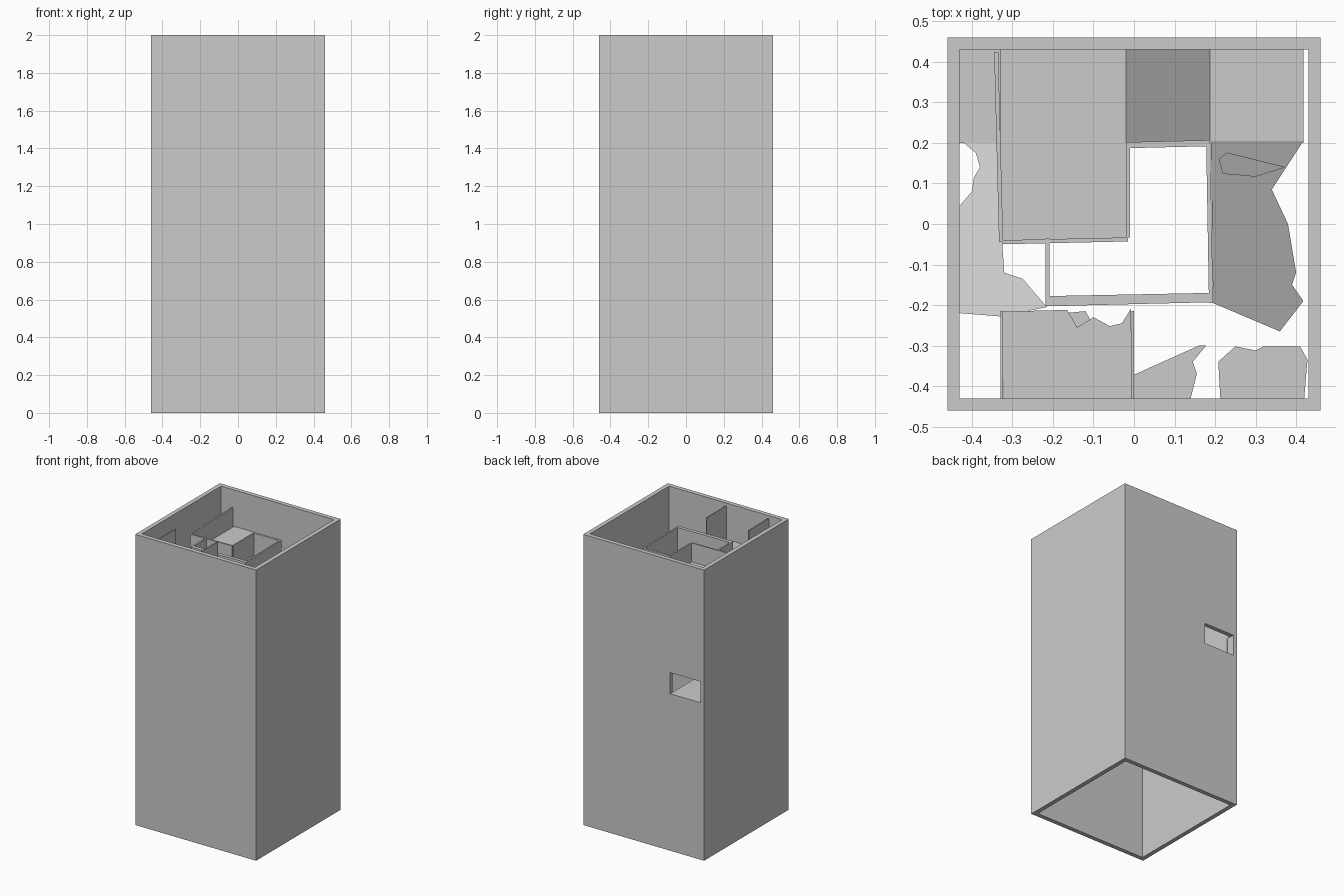
import bpy, bmesh

if "Cube" in bpy.data.objects:
    bpy.data.objects.remove(bpy.data.objects["Cube"])


def box(name, x0, x1, y0, y1, z0, z1):
    bm = bmesh.new()
    bmesh.ops.create_cube(bm, size=1)
    for v in bm.verts:
        v.co.x = x1 if v.co.x > 0 else x0
        v.co.y = y1 if v.co.y > 0 else y0
        v.co.z = z1 if v.co.z > 0 else z0
    return finish(name, bm)


def finish(name, bm):
    bmesh.ops.recalc_face_normals(bm, faces=bm.faces)
    me = bpy.data.meshes.new(name)
    bm.to_mesh(me)
    bm.free()
    ob = bpy.data.objects.new(name, me)
    bpy.context.scene.collection.objects.link(ob)
    return ob


def slab(name, outline, height, thick=0.02):
    """Flat or sloping plate: outline in plan, height(x, y) gives the top."""
    bm = bmesh.new()
    f = bm.faces.new([bm.verts.new((x, y, height(x, y))) for x, y in outline])
    new = bmesh.ops.extrude_face_region(bm, geom=[f], use_keep_orig=True)["geom"]
    for v in new:
        if isinstance(v, bmesh.types.BMVert):
            v.co.z -= thick
    return finish(name, bm)


def cut(ob, cutter):
    m = ob.modifiers.new("cut", "BOOLEAN")
    m.operation = "DIFFERENCE"
    m.solver = "EXACT"
    m.object = cutter
    cutter.hide_render = True
    cutter.hide_viewport = True
    cutter.display_type = "WIRE"


def rect(x0, x1, y0, y1):
    return [(x0, y0), (x1, y0), (x1, y1), (x0, y1)]


def flat(z):
    return lambda x, y: z


O, I = 0.46, 0.43            # outer and inner half widths
Z0, Z1, Z2, Z3, Z4 = 1.08, 1.25, 1.42, 1.58, 1.75   # landing heights

# Outer tower shell: open square tube
bm = bmesh.new()
rings = []
for r, z in ((O, 0), (O, 2), (I, 2), (I, 0)):
    rings.append([bm.verts.new((sx * r, sy * r, z))
                  for sx, sy in ((-1, -1), (1, -1), (1, 1), (-1, 1))])
for k in range(4):
    a, b = rings[k], rings[(k + 1) % 4]
    for i in range(4):
        j = (i + 1) % 4
        bm.faces.new((a[i], a[j], b[j], b[i]))
shell = finish("tower_shell", bm)

# Entry opening in the back wall
cut(shell, box("opening_cutter", -0.432, -0.2, 0.40, 0.50, Z0, 1.225))

# Entry landing and broken left ramp
slab("entry_landing", rect(-I, -0.2, 0.2, I), flat(Z0))
slab("left_ramp", [(-0.42, 0.2), (-0.21, 0.2), (-0.21, -0.03), (-0.325, -0.05),
                   (-0.32, -0.12), (-0.275, -0.135), (-0.215, -0.205),
                   (-0.33, -0.228), (-I, -0.22), (-I, 0.045), (-0.4, 0.08),
                   (-0.395, 0.115), (-0.38, 0.14), (-0.39, 0.175)],
     lambda x, y: Z0 + (0.2 - y) / 0.4 * (Z1 - Z0))

# Broken front ramp and front right landing
slab("front_ramp", [(-0.2, -I), (0.14, -I), (0.155, -0.37), (0.145, -0.34),
                    (0.178, -0.3), (0.16, -0.3), (0, -0.372), (-0.1, -0.25),
                    (-0.12, -0.215), (-0.17, -0.22)],
     lambda x, y: Z1 + (x + 0.2) / 0.4 * (Z2 - Z1))
slab("front_right_landing", [(0.213, -I), (0.42, -I), (0.428, -0.335),
                             (0.41, -0.302), (0.32, -0.302), (0.3, -0.312),
                             (0.25, -0.302), (0.208, -0.34)], flat(Z2))

# Broken right ramp with a dent
ramp = slab("right_ramp", [(0.19, 0.205), (0.418, 0.205), (0.34, 0.085),
                           (0.38, 0), (0.39, -0.06), (0.4, -0.12),
                           (0.39, -0.15), (0.418, -0.19), (0.36, -0.265),
                           (0.195, -0.195)],
            lambda x, y: Z2 + (y + 0.2) / 0.4 * (Z3 - Z2), 0.03)
slope = lambda x, y: Z2 + (y + 0.2) / 0.4 * (Z3 - Z2) + 0.03
cut(ramp, slab("dent_cutter", [(0.21, 0.16), (0.23, 0.175), (0.37, 0.14),
                               (0.3, 0.118), (0.22, 0.125)], slope, 0.045))

# Back landing, back ramp and top floor
slab("back_right_landing", rect(0.185, 0.418, 0.2, I), flat(Z3))
slab("back_ramp", rect(-0.02, 0.188, 0.2, I),
     lambda x, y: Z3 + (0.188 - x) / 0.208 * (Z4 - Z3))
slab("top_floor", rect(-0.33, -0.02, -0.04, I), flat(Z4))

# Broken front room floor and its side walls
slab("front_room_floor", [(-0.322, -I), (-0.003, -I), (-0.008, -0.21),
                          (-0.03, -0.245), (-0.06, -0.252), (-0.1, -0.23),
                          (-0.14, -0.255), (-0.165, -0.212), (-0.325, -0.216)],
     flat(Z4))
for side, x in (("left", -0.326), ("right", -0.003)):
    box("front_room_wall_" + side, x - 0.003, x + 0.003, -I, -0.215, Z4 - 0.02, 1.98)

# Top floor parapets
T = 1.88
slab("parapet_left", [(-0.333, -0.045), (-0.323, -0.045), (-0.335, 0.425),
                      (-0.345, 0.425)], flat(T), T - Z4 + 0.02)
slab("parapet_front", [(-0.325, -0.05), (-0.015, -0.043), (-0.015, -0.033),
                       (-0.325, -0.04)], flat(T), T - Z4 + 0.02)
slab("parapet_right", rect(-0.02, -0.01, -0.033, 0.2), flat(T), T - Z4 + 0.02)

# Central shaft walls
B = T - 1.06
slab("shaft_wall_back", [(-0.02, 0.187), (0.188, 0.192), (0.188, 0.207),
                         (-0.02, 0.202)], flat(T), B)
slab("shaft_wall_right", [(0.185, -0.195), (0.195, -0.195), (0.188, 0.207),
                          (0.178, 0.207)], flat(T), B)
slab("shaft_wall_front", [(-0.217, -0.203), (0.19, -0.193), (0.19, -0.17),
                          (-0.217, -0.178)], flat(T), B)
box("shaft_wall_left", -0.218, -0.208, -0.2, -0.035, 1.2, T)
box("shaft_wall_left_lower", -0.218, -0.208, -0.035, 0.2, 1.06, Z4 - 0.02)
